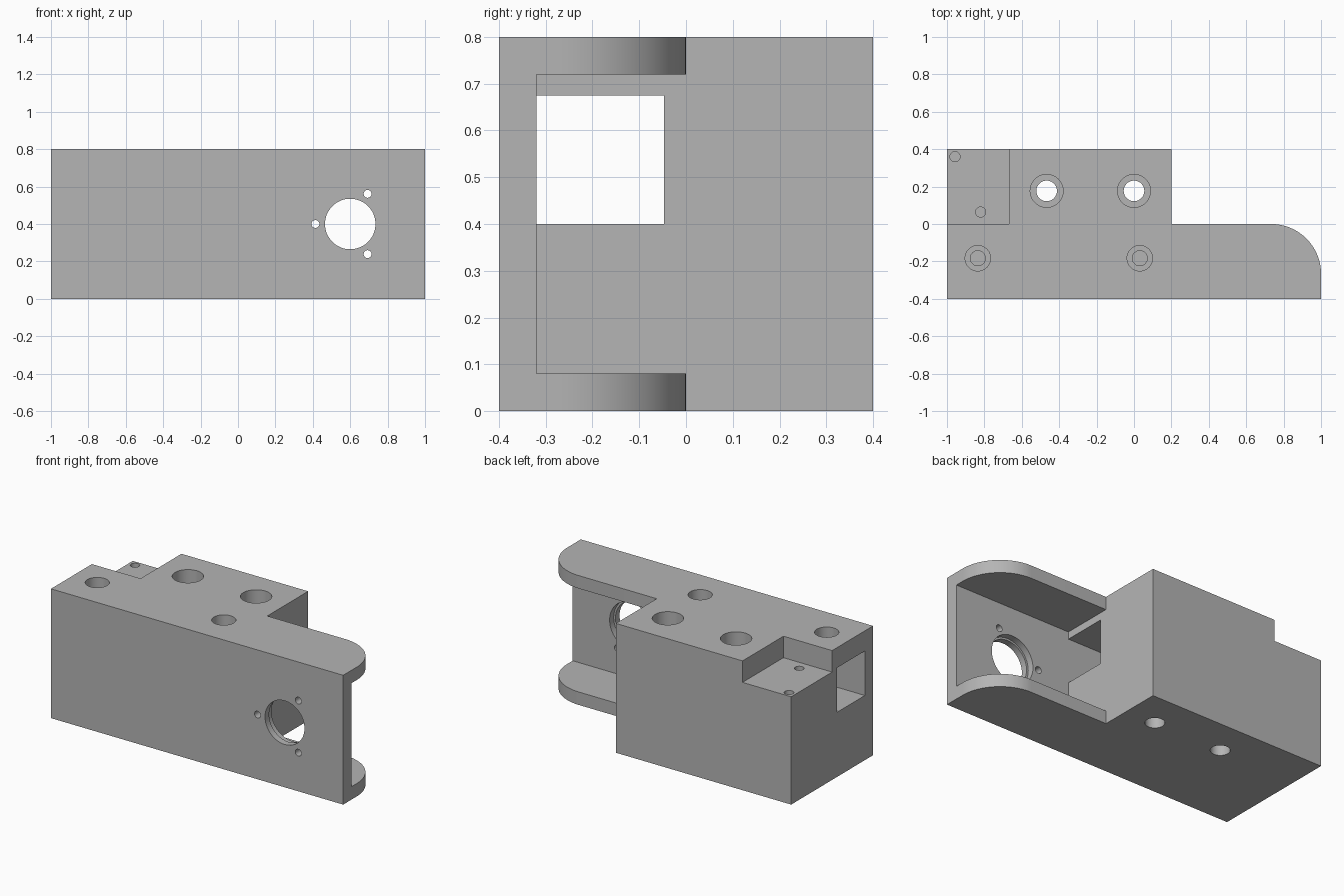
import bpy, bmesh, math
from mathutils import Matrix

if "Cube" in bpy.data.objects:
    bpy.data.objects.remove(bpy.data.objects["Cube"])

grey = bpy.data.materials.new("plain grey")
grey.diffuse_color = (0.46, 0.46, 0.46, 1)
grey.use_nodes = True
grey.node_tree.nodes["Principled BSDF"].inputs["Base Color"].default_value = grey.diffuse_color


def add_object(name, bm):
    bmesh.ops.recalc_face_normals(bm, faces=bm.faces)
    mesh = bpy.data.meshes.new(name)
    bm.to_mesh(mesh)
    bm.free()
    mesh.materials.append(grey)
    ob = bpy.data.objects.new(name, mesh)
    bpy.context.collection.objects.link(ob)
    return ob


def prism(name, outline, z0, z1):
    bm = bmesh.new()
    face = bm.faces.new([bm.verts.new((x, y, z0)) for x, y in outline])
    ext = bmesh.ops.extrude_face_region(bm, geom=[face])["geom"]
    verts = [g for g in ext if isinstance(g, bmesh.types.BMVert)]
    bmesh.ops.translate(bm, verts=verts, vec=(0, 0, z1 - z0))
    return add_object(name, bm)


def box(name, x, y, z):
    return prism(name, [(x[0], y[0]), (x[1], y[0]), (x[1], y[1]), (x[0], y[1])], *z)


def cylinder(name, radius, start, end, a, b, axis="Z"):
    """Round cutter along Z at (x=a, y=b) or along Y at (x=a, z=b)."""
    mid = (start + end) / 2
    m = Matrix.Translation((a, b, mid))
    if axis == "Y":
        m = Matrix.Translation((a, mid, b)) @ Matrix.Rotation(math.pi / 2, 4, "X")
    bm = bmesh.new()
    bmesh.ops.create_cone(bm, cap_ends=True, segments=64, radius1=radius,
                          radius2=radius, depth=end - start, matrix=m)
    return add_object(name, bm)


# Body: thick block on the left, long front part with a rounded rear corner
R = 0.267
arc = [(1 - R + R * math.cos(math.radians(t)), -R + R * math.sin(math.radians(t)))
       for t in range(0, 91, 3)]
outline = [(-1, -0.4), (1, -0.4)] + arc + [(0.2, 0), (0.2, 0.4), (-1, 0.4)]
body = prism("bracket_body", outline, 0, 0.8)

cutters = [
    # open pocket between the two flanges
    box("pocket_cutter", (0.2, 1.2), (-0.32, 0.2), (0.08, 0.72)),
    # square channel through the block
    box("channel_cutter", (-1.2, 0.3), (-0.32, -0.047), (0.4, 0.675)),
    # lowered step at the back left corner
    box("step_cutter", (-1.2, -0.667), (0, 0.6), (0.667, 1)),
    # main bore in the front plate, wider on the inside
    cylinder("bore_cutter", 0.135, -0.5, -0.25, 0.6, 0.4, "Y"),
    cylinder("bore_recess_cutter", 0.147, -0.36, -0.25, 0.6, 0.4, "Y"),
]

# Three small screw holes around the bore
for angle in (60, 180, 300):
    t = math.radians(angle)
    cutters.append(cylinder("bore_screw_cutter", 0.021, -0.5, -0.25,
                            0.6 + 0.186 * math.cos(t), 0.4 + 0.186 * math.sin(t), "Y"))

# Counterbored mounting holes through the full block
for x in (-0.467, 0):
    cutters.append(cylinder("mount_hole_cutter", 0.055, -0.1, 0.9, x, 0.177))
    cutters.append(cylinder("mount_recess_cutter", 0.088, 0.69, 0.9, x, 0.177))

# Counterbored holes from the top into the channel
for x in (-0.835, 0.031):
    cutters.append(cylinder("clamp_hole_cutter", 0.04, 0.5, 0.9, x, -0.183))
    cutters.append(cylinder("clamp_recess_cutter", 0.068, 0.72, 0.9, x, -0.183))

# Small blind holes in the step
for x, y in ((-0.957, 0.36), (-0.82, 0.064)):
    cutters.append(cylinder("step_hole_cutter", 0.027, 0.5, 0.9, x, y))

bpy.context.view_layer.objects.active = body
body.select_set(True)
for c in cutters:
    mod = body.modifiers.new(c.name, "BOOLEAN")
    mod.operation = "DIFFERENCE"
    mod.solver = "EXACT"
    mod.object = c
    bpy.ops.object.modifier_apply(modifier=mod.name)
for c in cutters:
    bpy.data.objects.remove(c, do_unlink=True)

bpy.ops.object.select_all(action="DESELECT")
body.select_set(True)
bpy.ops.object.shade_smooth_by_angle(angle=math.radians(30))
